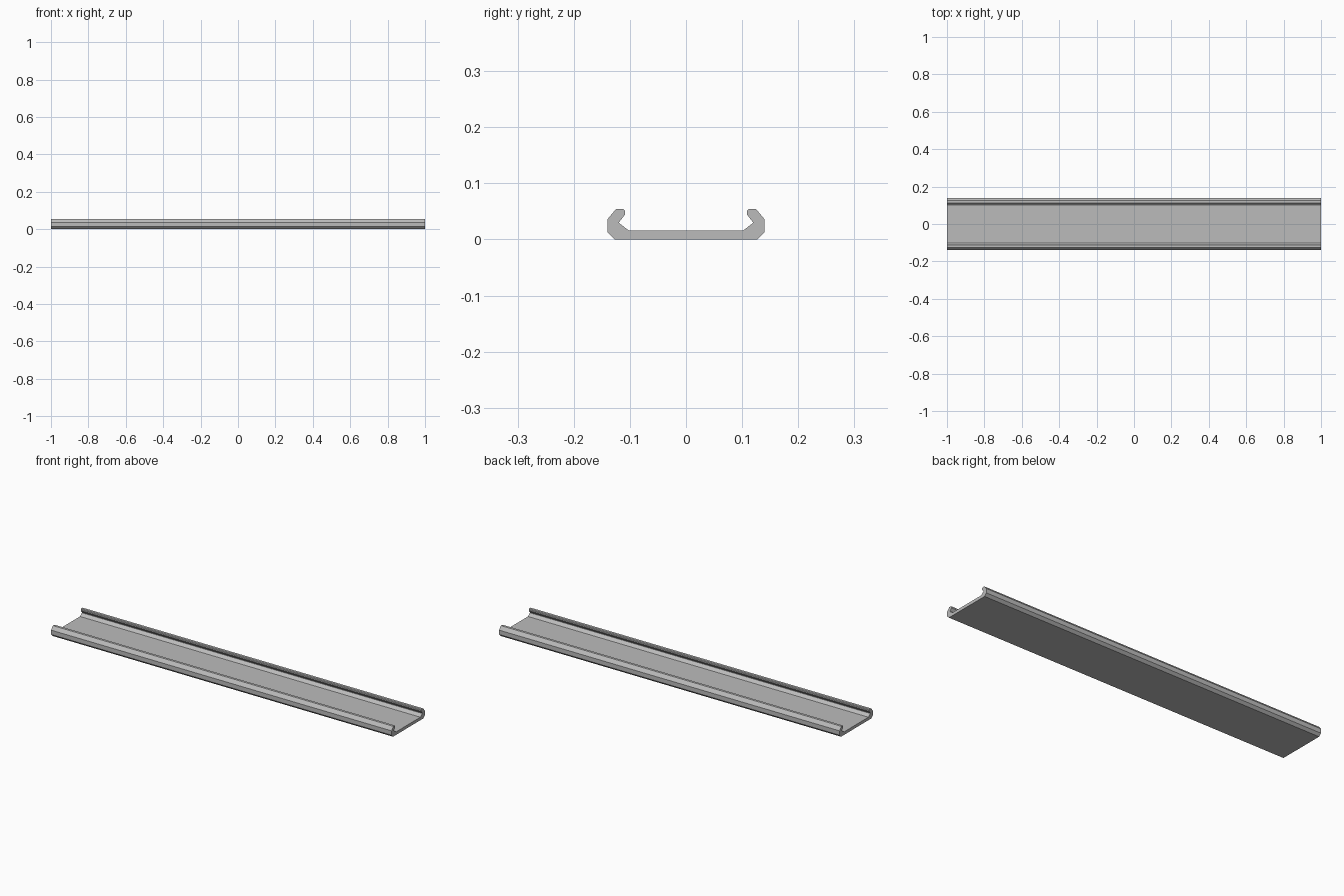
import bpy
import bmesh

cube = bpy.data.objects.get("Cube")
if cube:
    bpy.data.objects.remove(cube, do_unlink=True)

LENGTH = 2.0

# Plain grey metal
metal = bpy.data.materials.new("grey_metal")
metal.use_nodes = True
grey = (0.5, 0.5, 0.5, 1.0)
metal.diffuse_color = grey
metal.node_tree.nodes["Principled BSDF"].inputs["Base Color"].default_value = grey

# Half of the rail cross-section (y, z), from the underside round the curled lip
half = [
    (0.127, 0.0), (0.14, 0.013), (0.14, 0.036), (0.125, 0.054),
    (0.112, 0.054), (0.109, 0.051), (0.109, 0.044),
    (0.119, 0.031), (0.119, 0.029), (0.102, 0.016),
]
profile = half + [(-y, z) for y, z in reversed(half)]

# Channel rail: extrude the mirrored section along x
bm = bmesh.new()
section = bm.faces.new([bm.verts.new((-LENGTH / 2, y, z)) for y, z in profile])
swept = bmesh.ops.extrude_face_region(bm, geom=[section], use_keep_orig=True)
end_verts = [v for v in swept["geom"] if isinstance(v, bmesh.types.BMVert)]
bmesh.ops.translate(bm, verts=end_verts, vec=(LENGTH, 0, 0))
bmesh.ops.recalc_face_normals(bm, faces=bm.faces)

mesh = bpy.data.meshes.new("channel_rail")
bm.to_mesh(mesh)
bm.free()
mesh.materials.append(metal)
rail = bpy.data.objects.new("channel_rail", mesh)
bpy.context.collection.objects.link(rail)
